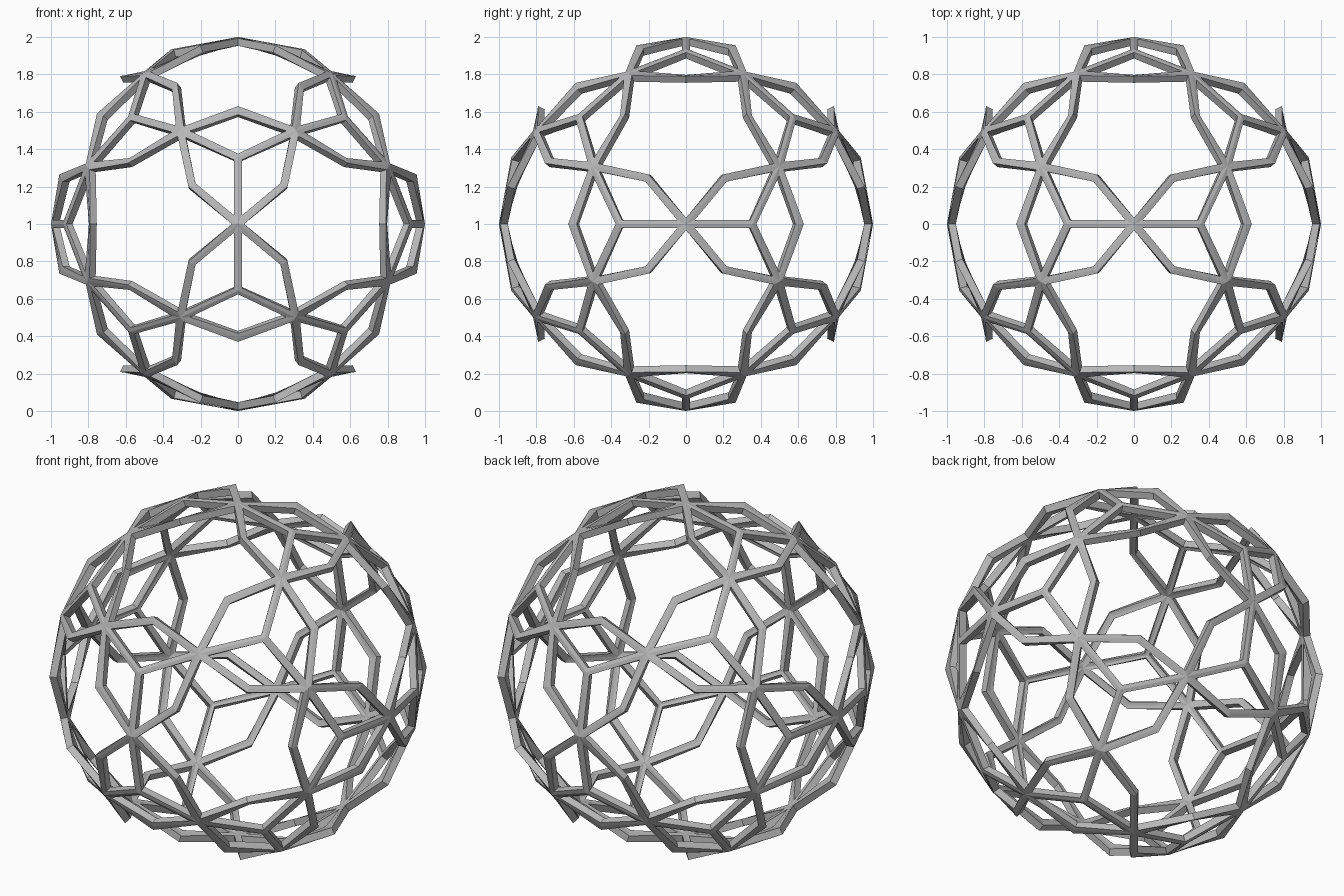
import bpy, bmesh, math
from itertools import combinations, product
from mathutils import Vector, Quaternion

if "Cube" in bpy.data.objects:
    bpy.data.objects.remove(bpy.data.objects["Cube"], do_unlink=True)

HALF_WIDTH = 0.0215
DEPTH = 0.04
BULGE = math.radians(5.7)
PHI = (1 + math.sqrt(5)) / 2


def family(a, b, c):
    """Every sign and cyclic order of one coordinate triple, on the unit sphere."""
    found = set()
    for sx, sy, sz in product((1, -1), repeat=3):
        p = (a * sx + 0.0, b * sy + 0.0, c * sz + 0.0)
        found.update((p, (p[1], p[2], p[0]), (p[2], p[0], p[1])))
    return [Vector(p).normalized() for p in sorted(found)]


def ring(points, axis):
    """Sort points counter-clockwise around an axis."""
    u = axis.orthogonal().normalized()
    v = axis.cross(u)
    return sorted(points, key=lambda p: math.atan2(p.dot(v), p.dot(u)))


def add_rim(bm, points, axis):
    """Mitred half-width border just inside one opening."""
    pts = ring(points, axis)
    n = len(pts)
    inner = []
    for i, p in enumerate(pts):
        after = (pts[(i + 1) % n] - p).normalized()
        before = (pts[i - 1] - p).normalized()
        cross = after.cross(before)
        sine = math.copysign(cross.length, cross.dot(p))
        inner.append(p + (after + before) * (HALF_WIDTH / sine))
    for i in range(n):
        j = (i + 1) % n
        bm.faces.new([bm.verts.new(q) for q in (pts[i], pts[j], inner[j], inner[i])])


# Six-way joints and the axes of the large star openings
joints = family(1, 0, 0) + family(1 / PHI, PHI, 1)
star_axes = family(1, PHI, 0)

bm = bmesh.new()
elbows = []

# Three diamond openings around each three-way joint
for trio in combinations(joints, 3):
    if any(a.dot(b) < 0.8 for a, b in combinations(trio, 2)):
        continue
    centre = sum(trio, Vector()).normalized()
    for a, b in combinations(trio, 2):
        middle = (a + b).normalized()
        elbow = Quaternion(centre.cross(middle).normalized(), BULGE) @ middle
        elbows.append(elbow)
        add_rim(bm, [centre, a, elbow, b], middle)

# Ten-sided star openings
for axis in star_axes:
    add_rim(bm, [p for p in joints + elbows if p.dot(axis) > 0.8], axis)

bmesh.ops.remove_doubles(bm, verts=bm.verts, dist=0.0005)
bmesh.ops.translate(bm, verts=bm.verts, vec=(0, 0, 1))
mesh = bpy.data.meshes.new("lattice_sphere")
bm.to_mesh(mesh)
bm.free()

lattice = bpy.data.objects.new("lattice_sphere", mesh)
bpy.context.collection.objects.link(lattice)

# Thicken the bars inward
shell = lattice.modifiers.new("bar_depth", 'SOLIDIFY')
shell.thickness = DEPTH
shell.offset = -1

# Plain grey finish
grey = bpy.data.materials.new("mid_grey")
grey.use_nodes = True
colour = (0.48, 0.48, 0.48, 1)
grey.diffuse_color = colour
grey.node_tree.nodes["Principled BSDF"].inputs["Base Color"].default_value = colour
mesh.materials.append(grey)
